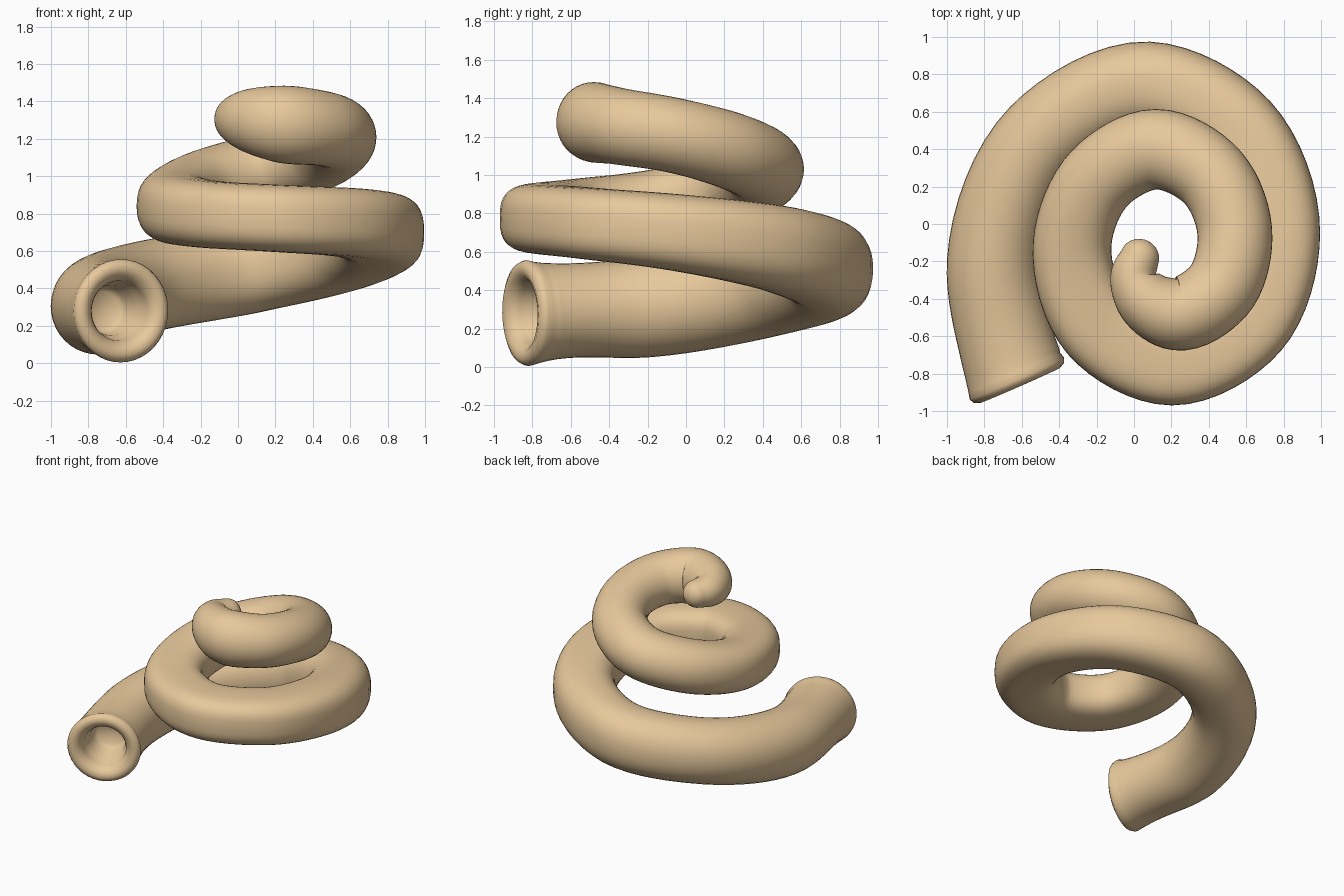
import bpy, bmesh
from math import sin, cos, pi
from mathutils import Vector

if "Cube" in bpy.data.objects:
    bpy.data.objects.remove(bpy.data.objects["Cube"])

SIDES = 40
# Tube stations: x, y, z, half width, half height, squareness exponent
STATIONS = [
    (-0.62, -0.84, 0.28, 0.27, 0.27, 2.0),
    (-0.67, -0.68, 0.29, 0.26, 0.25, 2.0),
    (-0.75, -0.20, 0.31, 0.25, 0.26, 2.0),
    (-0.49, 0.46, 0.41, 0.24, 0.245, 2.1),
    (0.08, 0.74, 0.51, 0.235, 0.24, 2.3),
    (0.56, 0.50, 0.61, 0.23, 0.225, 2.5),
    (0.765, -0.05, 0.70, 0.23, 0.20, 2.8),
    (0.61, -0.53, 0.75, 0.23, 0.185, 3.0),
    (0.20, -0.74, 0.775, 0.23, 0.18, 3.0),
    (-0.19, -0.55, 0.80, 0.22, 0.18, 2.8),
    (-0.33, -0.10, 0.85, 0.21, 0.19, 2.4),
    (-0.18, 0.25, 0.94, 0.21, 0.20, 2.1),
    (0.12, 0.40, 1.03, 0.215, 0.20, 2.0),
    (0.42, 0.25, 1.12, 0.205, 0.20, 2.0),
    (0.54, -0.08, 1.21, 0.20, 0.195, 2.0),
    (0.45, -0.36, 1.255, 0.20, 0.20, 2.0),
    (0.22, -0.48, 1.28, 0.195, 0.205, 2.0),
    (0.05, -0.385, 1.30, 0.16, 0.165, 2.0),
    (0.00, -0.27, 1.305, 0.125, 0.125, 2.0),
    (0.03, -0.18, 1.305, 0.105, 0.105, 2.0),
]


def spow(v, n):
    return (abs(v) ** (2 / n)) * (1 if v >= 0 else -1)


def smooth_path(rows, steps):
    """Chord-length Hermite spline through all station values."""
    p = [Vector(r) for r in rows]
    t = [0.0]
    for a, b in zip(rows, rows[1:]):
        t.append(t[-1] + (Vector(b[:3]) - Vector(a[:3])).length)
    n = len(p)
    m = []
    for i in range(n):
        if 0 < i < n - 1:
            h0, h1 = t[i] - t[i - 1], t[i + 1] - t[i]
            m.append(((p[i] - p[i - 1]) / h0 * h1 + (p[i + 1] - p[i]) / h1 * h0) / (h0 + h1))
        else:
            j = min(i, n - 2)
            m.append((p[j + 1] - p[j]) / (t[j + 1] - t[j]))
    out = []
    for i in range(n - 1):
        h = t[i + 1] - t[i]
        for k in range(steps):
            u = k / steps
            out.append(p[i] * (2*u**3 - 3*u**2 + 1) + m[i] * h * (u**3 - 2*u**2 + u)
                       + p[i + 1] * (3*u**2 - 2*u**3) + m[i + 1] * h * (u**3 - u**2))
    out.append(p[-1])
    return out


bm = bmesh.new()
rings = []


def add_ring(c, tangent, w, h, n=2.0):
    side = tangent.cross(Vector((0, 0, 1))).normalized()
    up = side.cross(tangent).normalized()
    ring = []
    for k in range(SIDES):
        a = 2 * pi * k / SIDES
        ring.append(bm.verts.new(c + side * (w * spow(cos(a), n)) + up * (h * spow(sin(a), n))))
    rings.append(ring)


path = smooth_path(STATIONS, 8)
pos = [Vector(q[:3]) for q in path]

# Recessed mouth with a rounded lip
mouth_dir = Vector((-0.40, 0.91, 0.02)).normalized()
for depth, r in [(0.27, 0.10), (0.24, 0.125), (0.14, 0.135), (0.12, 0.15), (0.04, 0.16),
                 (0.01, 0.175), (-0.015, 0.20), (-0.025, 0.235), (-0.01, 0.265),
                 (0.015, 0.276), (0.05, 0.267)]:
    add_ring(pos[0] + mouth_dir * depth, mouth_dir, r, r)

# Coiled body
for i in range(5, len(path)):
    tan = (pos[min(i + 1, len(pos) - 1)] - pos[i - 1]).normalized()
    add_ring(pos[i], tan, *path[i][3:6])

# Rounded tip
w, h = path[-1][3:5]
for k in range(1, 7):
    a = k * pi / 2 / 6.4
    add_ring(pos[-1] + tan * (0.10 * sin(a)), tan, w * cos(a), h * cos(a))

for r0, r1 in zip(rings, rings[1:]):
    for k in range(SIDES):
        j = (k + 1) % SIDES
        bm.faces.new((r0[k], r0[j], r1[j], r1[k]))
bm.faces.new(rings[0])
bm.faces.new(rings[-1])
bmesh.ops.recalc_face_normals(bm, faces=bm.faces)
for f in bm.faces:
    f.smooth = True

mesh = bpy.data.meshes.new("coiled_tube")
bm.to_mesh(mesh)
bm.free()
tube = bpy.data.objects.new("coiled_tube", mesh)
bpy.context.collection.objects.link(tube)

mat = bpy.data.materials.new("tan")
mat.diffuse_color = (0.80, 0.58, 0.33, 1)
mat.use_nodes = True
mat.node_tree.nodes["Principled BSDF"].inputs["Base Color"].default_value = mat.diffuse_color
mesh.materials.append(mat)
